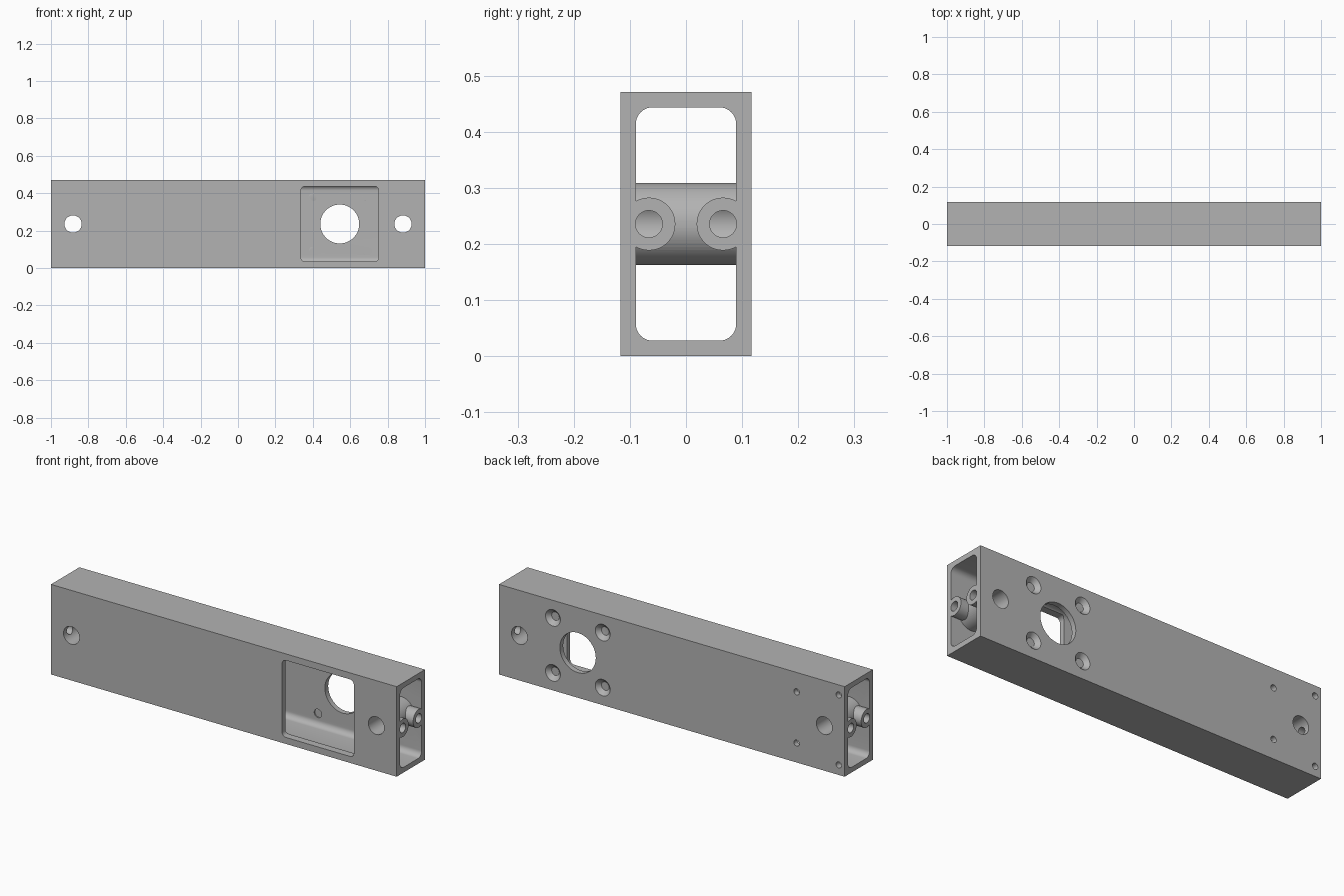
import bpy, bmesh, math
from mathutils import Matrix, Vector

if "Cube" in bpy.data.objects:
    bpy.data.objects.remove(bpy.data.objects["Cube"], do_unlink=True)

HALF_D, HEIGHT, WALL = 0.117, 0.471, 0.0275
MID = HEIGHT / 2

metal = bpy.data.materials.new("plain grey")
metal.use_nodes = True
grey = (0.45, 0.45, 0.45, 1)
metal.diffuse_color = grey
metal.node_tree.nodes["Principled BSDF"].inputs["Base Color"].default_value = grey


def finish(name, bm):
    mesh = bpy.data.meshes.new(name)
    bm.to_mesh(mesh)
    bm.free()
    mesh.materials.append(metal)
    obj = bpy.data.objects.new(name, mesh)
    bpy.context.collection.objects.link(obj)
    return obj


def block(name, lo, hi, axis=0, radius=0):
    """Box between two corners, with edges along one axis rounded."""
    lo, hi = Vector(lo), Vector(hi)
    bm = bmesh.new()
    bmesh.ops.create_cube(bm, size=1)
    bmesh.ops.scale(bm, vec=hi - lo, verts=bm.verts)
    bmesh.ops.translate(bm, vec=(lo + hi) / 2, verts=bm.verts)
    if radius:
        edges = [e for e in bm.edges
                 if abs(e.verts[0].co[axis] - e.verts[1].co[axis]) > 1e-4]
        bmesh.ops.bevel(bm, geom=edges, offset=radius, segments=8,
                        profile=0.5, affect='EDGES')
    return finish(name, bm)


def rod(name, start, end, r1, r2=None, sides=48):
    """Cylinder or cone from start to end."""
    start, end = Vector(start), Vector(end)
    span = end - start
    turn = span.to_track_quat('Z', 'Y').to_matrix().to_4x4()
    bm = bmesh.new()
    bmesh.ops.create_cone(bm, cap_ends=True, segments=sides, radius1=r1,
                          radius2=r1 if r2 is None else r2, depth=span.length,
                          matrix=Matrix.Translation((start + end) / 2) @ turn)
    return finish(name, bm)


def cut(target, cutter):
    """Subtract the cutter and discard it."""
    mod = target.modifiers.new("cut", 'BOOLEAN')
    mod.operation = 'DIFFERENCE'
    mod.solver = 'EXACT'
    mod.object = cutter
    bpy.context.view_layer.objects.active = target
    bpy.ops.object.modifier_apply(modifier=mod.name)
    bpy.data.objects.remove(cutter, do_unlink=True)


# Hollow core, leaving room for the bosses
core = block("core", (-1.1, WALL - HALF_D, WALL),
             (1.1, HALF_D - WALL, HEIGHT - WALL), 0, 0.03)
for side in (-1, 1):
    x = side * 0.882
    cut(core, rod("cross_boss", (x, -0.11, MID), (x, 0.11, MID), 0.0735, sides=64))
    for y in (-0.066, 0.066):
        cut(core, rod("end_boss", (x, y, MID), (side * 1.2, y, MID), 0.047))

# Square tube
beam = block("beam", (-1, -HALF_D, 0), (1, HALF_D, HEIGHT))
cut(beam, core)

# Cross holes and end screw holes through the bosses
for side in (-1, 1):
    x = side * 0.882
    cut(beam, rod("cross_hole", (x, -0.2, MID), (x, 0.2, MID), 0.046))
    for y in (-0.066, 0.066):
        cut(beam, rod("end_hole", (x, y, MID), (side * 1.2, y, MID), 0.024))

# Front access window
cut(beam, block("window", (0.337, -0.2, 0.034), (0.752, -0.05, 0.437), 1, 0.022))

# Rear motor opening with countersunk screw holes
MX = 0.544
cut(beam, rod("motor_hole", (MX, 0.03, MID), (MX, 0.2, MID), 0.104, sides=64))
for dx in (-0.144, 0.144):
    for dz in (-0.144, 0.144):
        x, z = MX + dx, MID + dz
        cut(beam, rod("screw_hole", (x, 0.05, z), (x, 0.2, z), 0.022))
        cut(beam, rod("countersink", (x, HALF_D - 0.021, z),
                      (x, HALF_D + 0.005, z), 0.022, 0.048))

# Small rear mounting holes
for x, dz in ((-0.722, 0.134), (-0.966, 0.183)):
    for z in (MID - dz, MID + dz):
        cut(beam, rod("mount_hole", (x, 0.05, z), (x, 0.2, z), 0.016, sides=32))

# Smooth round surfaces, sharp corners
bpy.ops.object.select_all(action='DESELECT')
beam.select_set(True)
bpy.context.view_layer.objects.active = beam
bpy.ops.object.shade_smooth_by_angle(angle=math.radians(30))
